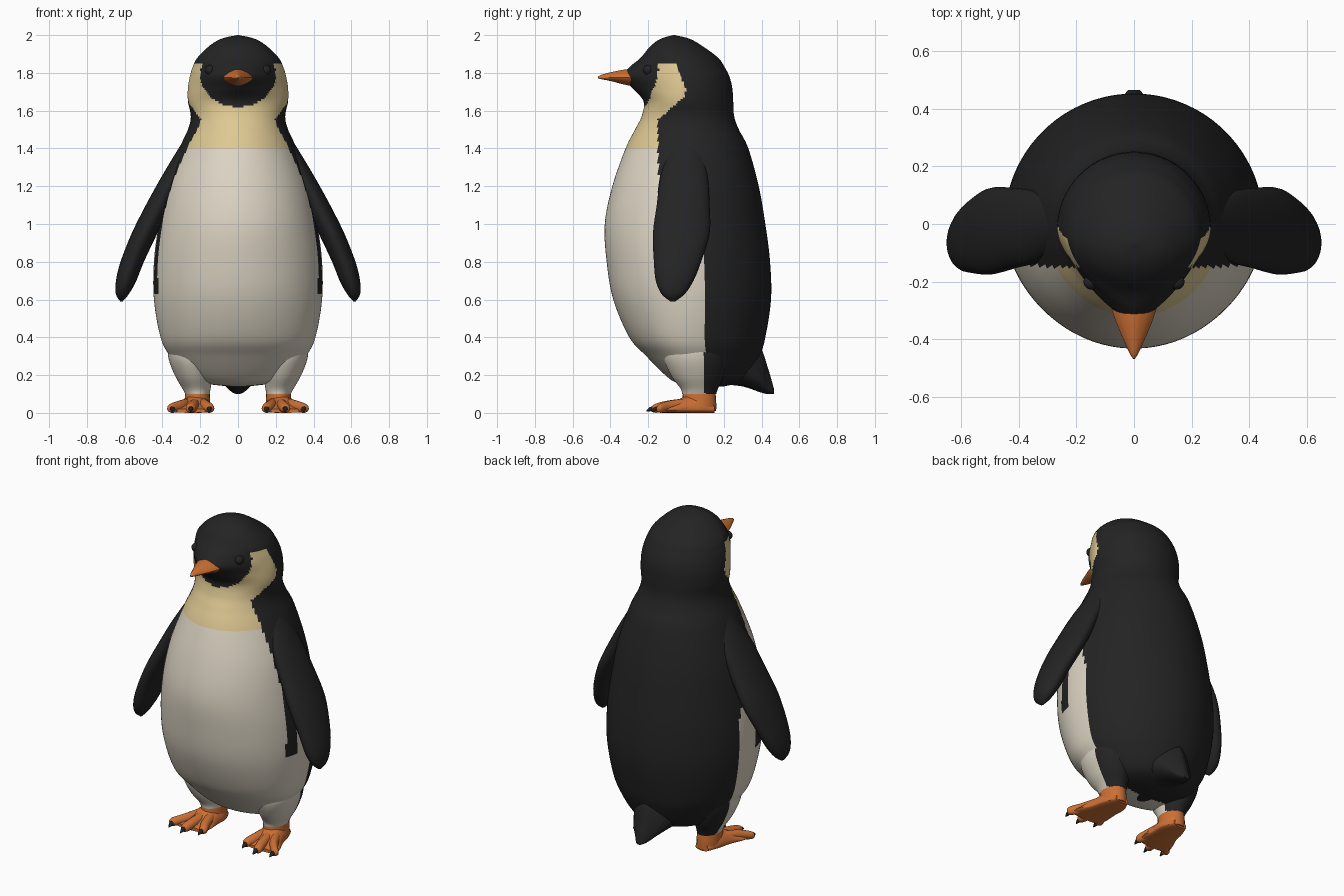
import bpy
import bmesh
import math
from mathutils import Vector, Matrix

cube = bpy.data.objects.get("Cube")
if cube:
    bpy.data.objects.remove(cube, do_unlink=True)


def make_material(name, rgb):
    mat = bpy.data.materials.new(name)
    mat.use_nodes = True
    color = (*rgb, 1.0)
    mat.diffuse_color = color
    bsdf = mat.node_tree.nodes["Principled BSDF"]
    bsdf.inputs["Base Color"].default_value = color
    bsdf.inputs["Roughness"].default_value = 0.8
    return mat


black = make_material("charcoal black", (0.017, 0.017, 0.017))
white = make_material("warm white", (0.72, 0.66, 0.55))
cream = make_material("pale yellow", (0.73, 0.58, 0.29))
orange = make_material("orange", (0.60, 0.16, 0.035))


def finish(name, bm, mats, rule=None, mirror=False, angle=50):
    """Turn a bmesh into a smooth shaded object, coloured by a rule."""
    bmesh.ops.recalc_face_normals(bm, faces=bm.faces)
    if rule:
        for face in bm.faces:
            face.material_index = rule(face.calc_center_median())
    mesh = bpy.data.meshes.new(name)
    bm.to_mesh(mesh)
    bm.free()
    obj = bpy.data.objects.new(name, mesh)
    bpy.context.collection.objects.link(obj)
    for mat in mats:
        mesh.materials.append(mat)
    if mirror:
        obj.modifiers.new("Mirror", "MIRROR")
    bpy.ops.object.select_all(action="DESELECT")
    obj.select_set(True)
    bpy.context.view_layer.objects.active = obj
    bpy.ops.object.shade_smooth_by_angle(angle=math.radians(angle))
    return obj


def smooth_rings(rings, steps):
    """Catmull-Rom interpolation between the given rings."""
    out = []
    last = len(rings) - 1
    for i in range(last):
        a, b, c, d = (rings[min(max(k, 0), last)] for k in range(i - 1, i + 3))
        for s in range(steps):
            t = s / steps
            out.append([q + 0.5 * t * (r - p + t * (2 * p - 5 * q + 4 * r - e
                        + t * (3 * (q - r) + e - p)))
                        for p, q, r, e in zip(a, b, c, d)])
    out.append(list(rings[-1]))
    return out


def loft(rings, segs, steps, upright=False):
    """Skin rings of (x, y, z, half width, plus reach, minus reach, power).
    Rings lie flat, or stand facing the front when upright."""
    bm = bmesh.new()
    loops = []
    for x, y, z, width, plus, minus, power in smooth_rings(rings, steps):
        loop = []
        for k in range(segs):
            ang = math.tau * k / segs
            c, s = math.cos(ang), math.sin(ang)
            e = 2 / power if (s < 0 or upright) else 1
            u = math.copysign(abs(c) ** e, c) * width
            v = math.copysign(abs(s) ** e, s) * (plus if s > 0 else minus)
            loop.append(bm.verts.new((x + u, y, z + v) if upright
                                     else (x + u, y + v, z)))
        loops.append(loop)
    for a, b in zip(loops, loops[1:]):
        for k in range(segs):
            n = (k + 1) % segs
            bm.faces.new((a[k], a[n], b[n], b[k]))
    bm.faces.new(loops[0])
    bm.faces.new(loops[-1])
    return bm


def flat(x, y, z, rx, ry):
    return (x, y, z, rx, ry, ry, 2)


def upright(x, y, z, rx, up, down, power=2):
    return (x, y, z, rx, up, down, power)


def ramp(value, points):
    """Piecewise linear lookup."""
    for (a, fa), (b, fb) in zip(points, points[1:]):
        if value <= b:
            return fa + (fb - fa) * max(0, (value - a) / (b - a))
    return points[-1][1]


# Body and head: height, half width, front, back, front roundness
PROFILE = [
    (0.14, 0.05, 0.04, 0.2, 2), (0.16, 0.2, -0.05, 0.28, 2),
    (0.2, 0.28, -0.11, 0.34, 2), (0.3, 0.36, -0.21, 0.39, 2),
    (0.4, 0.41, -0.3, 0.42, 2), (0.6, 0.445, -0.385, 0.45, 2),
    (0.8, 0.445, -0.42, 0.445, 2), (1.0, 0.42, -0.43, 0.42, 2),
    (1.2, 0.38, -0.39, 0.385, 2), (1.4, 0.31, -0.32, 0.33, 2),
    (1.5, 0.265, -0.27, 0.28, 2), (1.57, 0.25, -0.235, 0.255, 2),
    (1.65, 0.265, -0.225, 0.25, 1.8), (1.72, 0.265, -0.285, 0.245, 1.5),
    (1.78, 0.255, -0.335, 0.23, 1.4), (1.83, 0.24, -0.3, 0.205, 1.5),
    (1.88, 0.215, -0.24, 0.17, 1.8), (1.94, 0.155, -0.19, 0.09, 2),
    (1.98, 0.09, -0.135, 0.02, 2), (2.0, 0.005, -0.07, -0.06, 2)]
EAR_BACK = [(1.56, -0.14), (1.62, -0.07), (1.67, -0.01), (1.71, 0), (1.84, -0.05)]
FLANK = [(0.8, 0.1), (1.0, 0.04), (1.1, -0.14), (1.5, -0.15)]


def body_color(p):
    if p.z > 1.56:
        face = (p.x / 0.2) ** 2 + ((p.z - 1.79) / 0.17) ** 2 < 1
        return 0 if face or p.z > 1.85 or p.y > ramp(p.z, EAR_BACK) else 2
    under_wing = p.z > 0.64 and -0.13 < p.y < -0.05 and abs(p.x) > 0.3
    if under_wing or p.y > ramp(p.z, FLANK):
        return 0
    return 2 if p.z > 1.39 else 1


body = loft([(0, b - w, z, w, w, b - w - f, n) for z, w, f, b, n in PROFILE], 144, 7)
finish("body", body, [black, white, cream], body_color)

# Legs
leg = loft([flat(0.215, 0.07, 0.1, 0.065, 0.09), flat(0.22, 0.07, 0.13, 0.075, 0.1),
            flat(0.235, 0.06, 0.2, 0.1, 0.14), flat(0.245, 0.05, 0.3, 0.125, 0.17),
            flat(0.25, 0.05, 0.42, 0.12, 0.16)], 48, 6)
finish("legs", leg, [black, white], lambda p: 0 if p.y > 0.1 else 1, mirror=True)

# Tail
tail = loft([upright(0, 0.2, 0.24, 0.16, 0.1, 0.09), upright(0, 0.3, 0.24, 0.14, 0.16, 0.1),
             upright(0, 0.39, 0.18, 0.09, 0.17, 0.07, 1.6),
             upright(0, 0.43, 0.13, 0.05, 0.12, 0.03, 1.6),
             upright(0, 0.465, 0.11, 0.02, 0.02, 0.01)], 24, 4, True)
finish("tail", tail, [black])

# Wings
wing = loft([flat(0.2, 0, 1.52, 0.04, 0.05), flat(0.26, 0, 1.4, 0.055, 0.09),
             flat(0.345, -0.01, 1.25, 0.06, 0.125), flat(0.42, -0.015, 1.1, 0.068, 0.14),
             flat(0.495, -0.025, 0.95, 0.068, 0.15), flat(0.56, -0.045, 0.8, 0.062, 0.125),
             flat(0.592, -0.06, 0.7, 0.054, 0.1), flat(0.612, -0.068, 0.63, 0.035, 0.062),
             flat(0.617, -0.07, 0.59, 0.006, 0.012)], 28, 4)
finish("wings", wing, [black], mirror=True)

# Beak
beak = loft([upright(0, -0.26, 1.775, 0.088, 0.05, 0.05, 1.5),
             upright(0, -0.33, 1.775, 0.066, 0.042, 0.036, 1.5),
             upright(0, -0.4, 1.775, 0.037, 0.028, 0.018, 1.5),
             upright(0, -0.45, 1.775, 0.014, 0.014, 0.008),
             upright(0, -0.467, 1.775, 0.003, 0.003, 0.003)], 16, 3, True)
finish("beak", beak, [orange])

# Eyes with a raised lid ring
tilt = Vector((0.72, -0.68, 0.1)).to_track_quat("Z", "Y").to_matrix().to_4x4()
eye = bmesh.new()
bmesh.ops.create_uvsphere(eye, u_segments=16, v_segments=10, radius=0.027)
bmesh.ops.transform(eye, verts=eye.verts,
                    matrix=Matrix.Translation((0.148, -0.2, 1.815)) @ tilt)
finish("eyes", eye, [black], mirror=True)

# Ankles and webbed feet
ankle = loft([flat(0.215, 0.07, 0.01, 0.068, 0.09), flat(0.215, 0.07, 0.06, 0.068, 0.09),
              flat(0.215, 0.07, 0.12, 0.064, 0.085)], 24, 3)
finish("ankles", ankle, [orange], mirror=True)
web = loft([upright(0.215, 0.15, 0.015, 0.045, 0.03, 0.015),
            upright(0.215, 0.08, 0.015, 0.075, 0.08, 0.015),
            upright(0.225, 0, 0.015, 0.085, 0.075, 0.015),
            upright(0.24, -0.08, 0.015, 0.105, 0.03, 0.015),
            upright(0.25, -0.13, 0.012, 0.1, 0.01, 0.012)], 24, 4, True)
finish("webbed_feet", web, [orange], mirror=True)

# Toes and claws
for label, root, tip, end in (("inner", 0.19, 0.152, -0.145),
                              ("middle", 0.225, 0.25, -0.18),
                              ("outer", 0.255, 0.348, -0.155)):
    middle = (root + tip) / 2
    toe = loft([upright(root, 0.02, 0.045, 0.03, 0.035, 0.03),
                upright(middle, end / 2, 0.035, 0.03, 0.032, 0.03),
                upright(tip, end + 0.02, 0.024, 0.027, 0.026, 0.024),
                upright(tip, end, 0.02, 0.014, 0.014, 0.014)], 14, 4, True)
    finish(label + "_toes", toe, [orange], mirror=True)
    claw = loft([upright(tip, end + 0.02, 0.024, 0.014, 0.014, 0.014),
                 upright(tip, end - 0.01, 0.02, 0.012, 0.012, 0.012),
                 upright(tip, end - 0.03, 0.01, 0.003, 0.003, 0.003)], 10, 3, True)
    finish(label + "_claws", claw, [black], mirror=True)
